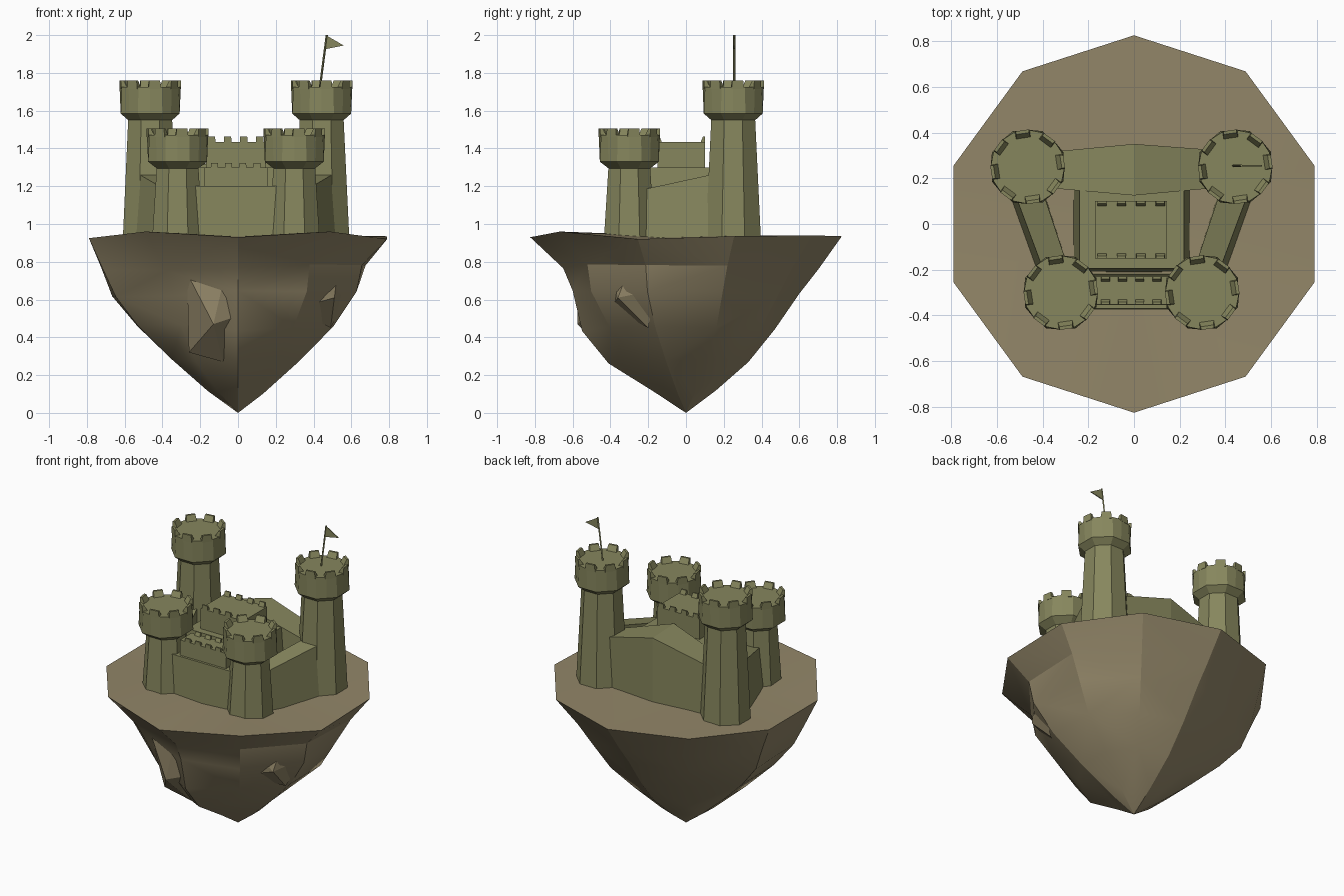
import bpy, bmesh, math, random
from mathutils import Vector

if "Cube" in bpy.data.objects:
    bpy.data.objects.remove(bpy.data.objects["Cube"])

random.seed(4)
pi = math.pi


def material(name, col):
    m = bpy.data.materials.new(name)
    m.diffuse_color = (*col, 1)
    m.use_nodes = True
    m.node_tree.nodes["Principled BSDF"].inputs["Base Color"].default_value = m.diffuse_color
    return m


STONE = material("stone", (0.24, 0.24, 0.11))
ROCK = material("rock", (0.29, 0.24, 0.14))


def finish(name, bm, mat):
    bmesh.ops.recalc_face_normals(bm, faces=bm.faces)
    me = bpy.data.meshes.new(name)
    bm.to_mesh(me)
    bm.free()
    ob = bpy.data.objects.new(name, me)
    bpy.context.collection.objects.link(ob)
    me.materials.append(mat)
    return ob


def loft(bm, rings):
    """Closed skin through equal-length rings, capped at both ends."""
    vs = [[bm.verts.new(p) for p in r] for r in rings]
    n = len(vs[0])
    for a, b in zip(vs, vs[1:]):
        for i in range(n):
            j = (i + 1) % n
            bm.faces.new((a[i], a[j], b[j], b[i]))
    bm.faces.new(vs[0])
    bm.faces.new(vs[-1])
    return vs


def rect(x0, x1, y0, y1, z):
    return [(x0, y0, z), (x1, y0, z), (x1, y1, z), (x0, y1, z)]


def merlon_rows(bm, xs, y0, y1, z, w, h):
    """Wedge merlons along two facing edges, sloping up to the outside."""
    d = .026
    for x in xs:
        loft(bm, [rect(x - w, x + w, y0, y0 + d, z - .01),
                  rect(x - w * .9, x + w * .9, y0, y0 + d * .4, z + h)])
        loft(bm, [rect(x - w, x + w, y1 - d, y1, z - .01),
                  rect(x - w * .9, x + w * .9, y1 - d * .4, y1, z + h)])


# floating rock: ten-sided rings from rim to tip
rim_z = [.935, .94, .925, .925, .96, .93, .96, .92, .935, .94]
ring_data = [
    (.77, [.70, .68, .76, .75, .65, .65, .645, .69, .71, .69]),
    (.63, [.60, .61, .70, .68, .58, .60, .62, .66, .63, .60]),
    (.45, [.47, .47, .56, .56, .51, .55, .50, .53, .52, .48]),
    (.27, [.33, .32, .37, .37, .38, .41, .35, .34, .32, .33]),
    (.12, [.16, .15, .17, .17, .17, .17, .15, .14, .14, .16]),
]
bm = bmesh.new()
ang = [pi / 2 + i * pi / 5 for i in range(10)]
rings = [[bm.verts.new((.83 * math.cos(a), .825 * math.sin(a), z)) for a, z in zip(ang, rim_z)]]
for z, radii in ring_data:
    rings.append([bm.verts.new((r * math.cos(a), r * math.sin(a), z + random.uniform(-.02, .02)))
                  for a, r in zip(ang, radii)])
top = bm.verts.new((0, 0, .935))
tip = bm.verts.new((0, 0, 0))
for i in range(10):
    j = (i + 1) % 10
    bm.faces.new((top, rings[0][i], rings[0][j]))
    bm.faces.new((tip, rings[-1][j], rings[-1][i]))
    for k, (a, b) in enumerate(zip(rings, rings[1:])):
        if (i + k) % 2:
            bm.faces.new((a[i], b[i], b[j]))
            bm.faces.new((a[i], b[j], a[j]))
        else:
            bm.faces.new((a[i], b[i], a[j]))
            bm.faces.new((b[i], b[j], a[j]))


# rock ledges: small outcrops on the front and the front right
def outcrop(pts, peak):
    vs = [bm.verts.new(p) for p in pts]
    c = bm.verts.new(peak)
    for a, b in zip(vs, vs[1:] + vs[:1]):
        bm.faces.new((a, b, c))
    bm.faces.new(vs)


outcrop([(.36, -.40, .77), (.53, -.30, .77), (.60, -.16, .65), (.49, -.20, .45), (.30, -.40, .55)],
        (.51, -.36, .61))
outcrop([(-.27, -.54, .74), (-.07, -.57, .73), (.02, -.53, .52), (-.08, -.38, .27), (-.26, -.40, .32)],
        (-.13, -.575, .47))

rock = finish("floating_rock", bm, ROCK)
bpy.context.view_layer.objects.active = rock
rock.select_set(True)
bpy.ops.object.shade_smooth_by_angle(angle=math.radians(25))
rock.select_set(False)


# towers: octagonal shaft, flared head that turns round at the top, merlons
def tower(name, cx, cy, neck_z, r_base, r_neck):
    def ring(r, z, octagon=True):
        out = []
        for i in range(16):
            a = pi / 8 + i * pi / 8
            k = r * (math.cos(pi / 8) if octagon and i % 2 else 1)
            out.append((cx + k * math.cos(a), cy + k * math.sin(a), z))
        return out
    bm = bmesh.new()
    top_z = neck_z + .175
    loft(bm, [ring(r_base, .91), ring(r_neck, neck_z), ring(.169, neck_z + .035),
              ring(.162, top_z, False)])
    for i in range(8):
        a = i * pi / 4 + .15
        u = Vector((math.cos(a), math.sin(a), 0))
        v = Vector((-u.y, u.x, 0))
        c = Vector((cx, cy, 0))

        def block(r0, r1, w, z):
            return [c + u * r + v * s + Vector((0, 0, z))
                    for r, s in ((r0, -w), (r1, -w), (r1, w), (r0, w))]
        loft(bm, [block(.122, .16, .033, top_z - .01), block(.147, .161, .029, neck_z + .21)])
    finish(name, bm, STONE)


tower("back_tower_left", -.465, .25, 1.55, .157, .126)
tower("back_tower_right", .443, .25, 1.55, .159, .126)
tower("front_tower_left", -.32, -.30, 1.295, .146, .120)
tower("front_tower_right", .298, -.30, 1.295, .146, .120)

# keep: sloped lower block and crenellated upper block
bm = bmesh.new()
loft(bm, [rect(-.265, .245, -.21, .16, .91), rect(-.238, .218, -.195, .15, 1.3)])
loft(bm, [rect(-.17, .145, -.15, .1, 1.28), rect(-.17, .145, -.15, .1, 1.435)])
merlon_rows(bm, [-.14, -.055, .03, .115], -.15, .1, 1.435, .021, .027)
finish("keep", bm, STONE)

# gatehouse between the front towers
bm = bmesh.new()
loft(bm, [rect(-.25, .23, -.375, -.215, .91), rect(-.25, .23, -.37, -.22, 1.2)])
loft(bm, [rect(-.18, .16, -.355, -.225, 1.18), rect(-.18, .16, -.352, -.23, 1.3)])
merlon_rows(bm, [-.125, -.05, .025, .1], -.352, -.23, 1.3, .02, .022)
finish("gatehouse", bm, STONE)

# side walls sloping down to the front towers
for name, s, dx in (("side_wall_left", -1, -.012), ("side_wall_right", 1, -.01)):
    bm = bmesh.new()
    base = [(.54, .15), (.40, -.24), (.26, -.24), (.385, .15)]
    crest = [(.515, .15, 1.265), (.37, -.24, 1.18), (.26, -.24, 1.18), (.39, .15, 1.265)]
    loft(bm, [[(s * x + dx, y, .91) for x, y in base],
              [(s * x + dx, y, z) for x, y, z in crest]])
    finish(name, bm, STONE)

# back wall: thick and bowed, rising in the middle
bm = bmesh.new()
plan = [(-.42, .31, 1.25), (-.40, .16, 1.25), (0, .125, 1.37), (.38, .16, 1.25), (.40, .32, 1.25),
        (0, .35, 1.36)]
base = [bm.verts.new((x, y, .91)) for x, y, z in plan]
crest = [bm.verts.new(p) for p in plan]
for i in range(6):
    j = (i + 1) % 6
    bm.faces.new((base[i], base[j], crest[j], crest[i]))
for half in ((0, 1, 2, 5), (2, 3, 4, 5)):
    bm.faces.new([crest[i] for i in half])
    bm.faces.new([base[i] for i in half])
finish("back_wall", bm, STONE)

# flag pole leaning on the right back tower
bm = bmesh.new()
loft(bm, [[(x + .006 * math.cos(k * pi / 2), .255 + .006 * math.sin(k * pi / 2), z) for k in range(4)]
          for x, z in ((.432, 1.71), (.47, 2.0))])
finish("flag_pole", bm, STONE)

# pennant
bm = bmesh.new()
loft(bm, [[(.47, y, 1.997), (.56, y, 1.945), (.46, y, 1.925)] for y in (.252, .258)])
finish("pennant", bm, STONE)
